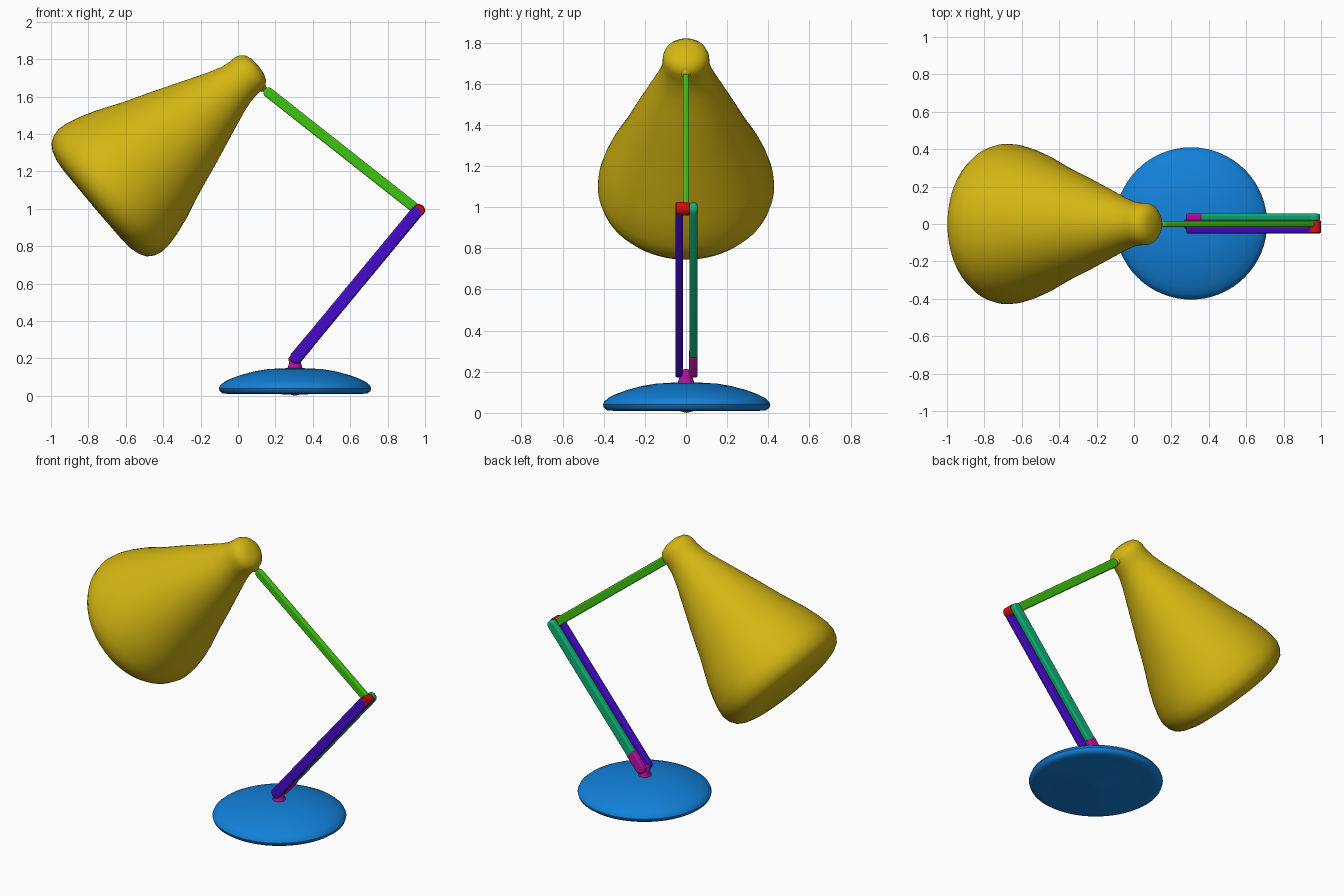
import bpy, bmesh, math
from mathutils import Vector

cube = bpy.data.objects.get("Cube")
if cube:
    bpy.data.objects.remove(cube, do_unlink=True)


def material(name, rgb):
    m = bpy.data.materials.new(name)
    m.use_nodes = True
    m.diffuse_color = (*rgb, 1)
    bsdf = next(n for n in m.node_tree.nodes if n.type == 'BSDF_PRINCIPLED')
    bsdf.inputs["Base Color"].default_value = (*rgb, 1)
    bsdf.inputs["Roughness"].default_value = 0.6
    return m


YELLOW = material("yellow", (0.66, 0.47, 0.006))
BLUE = material("blue", (0.006, 0.22, 0.70))
GREEN = material("green", (0.05, 0.55, 0.005))
PURPLE = material("purple", (0.06, 0.003, 0.58))
RED = material("red", (0.62, 0.005, 0.005))
TEAL = material("teal", (0.005, 0.45, 0.18))
MAGENTA = material("magenta", (0.50, 0.005, 0.35))


def finish(bm, name, mat, angle=40):
    bmesh.ops.recalc_face_normals(bm, faces=bm.faces)
    mesh = bpy.data.meshes.new(name)
    bm.to_mesh(mesh)
    bm.free()
    mesh.materials.append(mat)
    ob = bpy.data.objects.new(name, mesh)
    bpy.context.collection.objects.link(ob)
    bpy.ops.object.select_all(action='DESELECT')
    ob.select_set(True)
    bpy.context.view_layer.objects.active = ob
    bpy.ops.object.shade_smooth_by_angle(angle=math.radians(angle))
    return ob


def lathe(name, profile, mat, origin, axis=(0, 0, 1), steps=64, angle=40):
    """Spin (radius, height) points around an axis."""
    bm = bmesh.new()
    vs = [bm.verts.new((r, 0, h)) for r, h in profile]
    es = [bm.edges.new(p) for p in zip(vs, vs[1:])]
    bmesh.ops.spin(bm, geom=vs + es, cent=(0, 0, 0), axis=(0, 0, 1),
                   angle=math.tau, steps=steps, use_duplicate=False)
    bmesh.ops.remove_doubles(bm, verts=bm.verts, dist=1e-4)
    ob = finish(bm, name, mat, angle)
    ob.rotation_euler = Vector(axis).to_track_quat('Z', 'Y').to_euler()
    ob.location = origin
    return ob


def bar(name, start, end, radius, y0, y1, mat, round_end=True, bevel=0.011):
    """Flat arm with round ends; start and end are (x, z)."""
    a, b = Vector(start), Vector(end)
    heading = math.atan2(b.y - a.y, b.x - a.x)
    pts = []
    for centre, turn in ((b, -math.pi / 2), (a, math.pi / 2)):
        n = 12 if (centre is a or round_end) else 1
        for i in range(n + 1):
            t = heading + turn + math.pi * i / n
            pts.append((centre.x + radius * math.cos(t), y0,
                        centre.y + radius * math.sin(t)))
    bm = bmesh.new()
    face = bm.faces.new([bm.verts.new(p) for p in pts])
    new = bmesh.ops.extrude_face_region(bm, geom=[face])["geom"]
    bmesh.ops.translate(bm, vec=(0, y1 - y0, 0),
                        verts=[v for v in new if isinstance(v, bmesh.types.BMVert)])
    ob = finish(bm, name, mat)
    mod = ob.modifiers.new("rounding", 'BEVEL')
    mod.width = bevel
    mod.segments = 3
    mod.limit_method = 'ANGLE'
    mod.angle_limit = math.radians(50)
    return ob


# Base disc with a softly domed top
lathe("base", [(0, 0), (0.03, 0.008), (0.35, 0.01), (0.385, 0.012), (0.402, 0.024),
               (0.407, 0.04), (0.40, 0.056), (0.38, 0.073), (0.345, 0.091), (0.29, 0.111),
               (0.22, 0.13), (0.15, 0.142), (0.07, 0.147), (0, 0.148)],
      BLUE, (0.305, 0.003, 0))

# Neck that flares into the two lower arms
lathe("neck", [(0, 0.13), (0.042, 0.135), (0.038, 0.155), (0.031, 0.175),
               (0.036, 0.195), (0.03, 0.21), (0, 0.213)],
      MAGENTA, (0.305, 0, 0), steps=32, angle=60)

# Twin lower arms: the rear one sits in a short socket
foot, elbow = (0.312, 0.205), (0.958, 0.985)
split = (0.385, 0.293)
bar("lower_arm_front", foot, (0.952, 0.978), 0.033, -0.052, -0.015, PURPLE)
bar("lower_arm_socket", foot, split, 0.034, 0.015, 0.056, MAGENTA, round_end=False)
bar("lower_arm_rear", split, (0.963, 0.991), 0.032, 0.016, 0.055, TEAL)

# Elbow pin
lathe("elbow_pin", [(0, -0.05), (0.028, -0.05), (0.033, -0.045), (0.033, 0.013),
                    (0.03, 0.018), (0, 0.018)],
      RED, (0.967, 0, 0.992), axis=(0, 1, 0), steps=32)

# Upper arm
bar("upper_arm", (0.162, 1.622), (0.945, 1.005), 0.027, -0.015, 0.015, GREEN, bevel=0.008)

# Lamp shade, tilted down toward the right side
tilt = Vector((-0.764, 0, -0.645))
lathe("shade", [(0, -0.024), (0.05, -0.02), (0.085, -0.007), (0.105, 0.015), (0.113, 0.04),
                (0.114, 0.08), (0.121, 0.13), (0.143, 0.2), (0.178, 0.29), (0.26, 0.5),
                (0.315, 0.65), (0.378, 0.8), (0.408, 0.89), (0.425, 0.96), (0.429, 1.01),
                (0.418, 1.055), (0.395, 1.09), (0.36, 1.112), (0.31, 1.127),
                (0.24, 1.134), (0, 1.136)],
      YELLOW, (0.09, 0, 1.75), axis=tilt, steps=72)

# Small spigot joining the shade to the upper arm
lathe("shade_spigot", [(0, 0), (0.05, 0), (0.034, 0.05), (0.016, 0.085), (0, 0.09)],
      YELLOW, (0.085, 0, 1.7), axis=(0.65, 0, -0.76), steps=24, angle=60)
